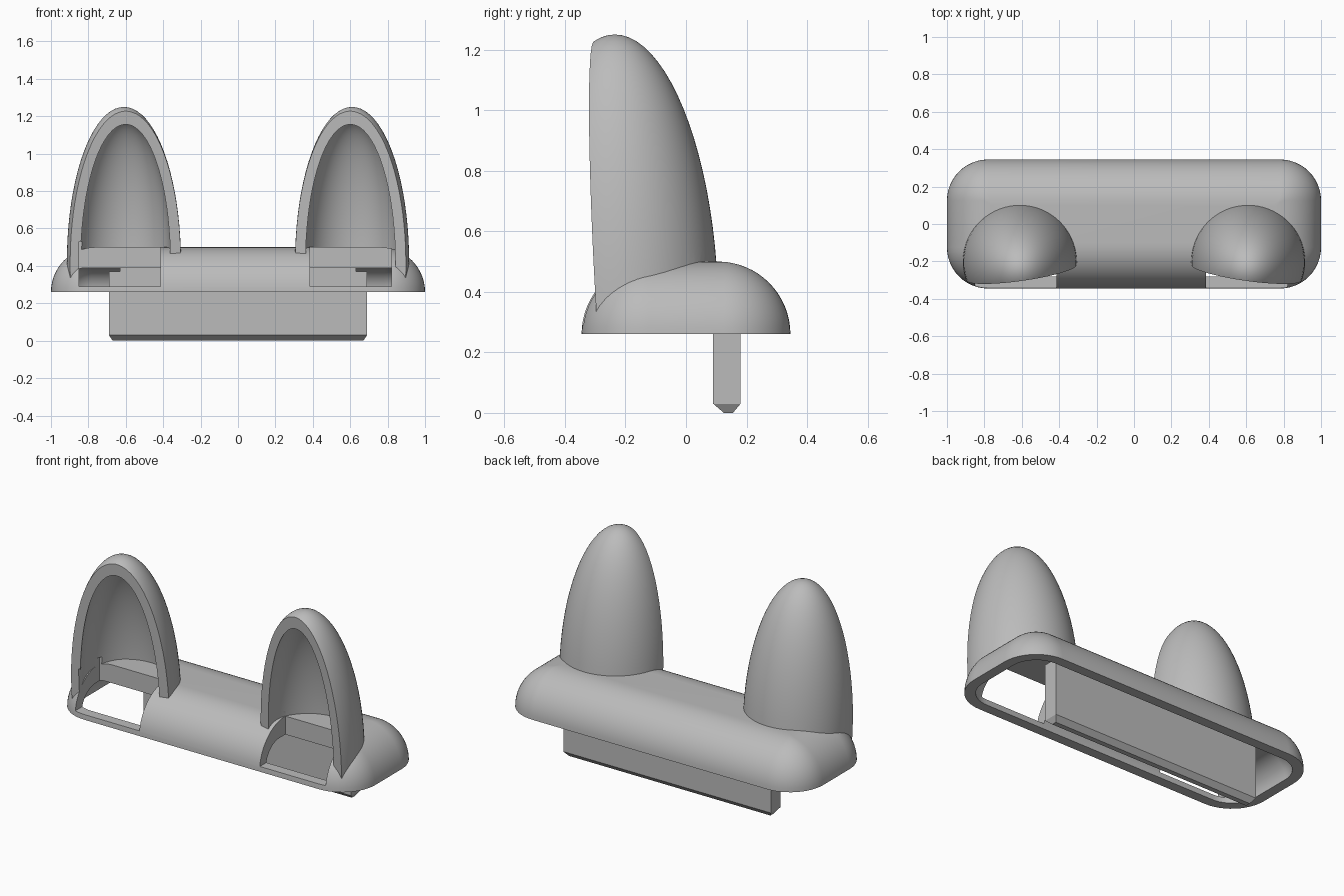
import bpy
import bmesh
import math
from mathutils import Vector

if "Cube" in bpy.data.objects:
    bpy.data.objects.remove(bpy.data.objects["Cube"], do_unlink=True)

GREY = (0.5, 0.5, 0.5, 1)
grey = bpy.data.materials.new("plain grey")
grey.use_nodes = True
grey.diffuse_color = GREY
grey.node_tree.nodes["Principled BSDF"].inputs["Base Color"].default_value = GREY


def finish(bm, name):
    bmesh.ops.recalc_face_normals(bm, faces=bm.faces)
    mesh = bpy.data.meshes.new(name)
    bm.to_mesh(mesh)
    bm.free()
    ob = bpy.data.objects.new(name, mesh)
    bpy.context.collection.objects.link(ob)
    mesh.materials.append(grey)
    return ob


def loft(name, rings):
    """Solid through a stack of matching rings, capped at both ends."""
    bm = bmesh.new()
    rows = [[bm.verts.new(p) for p in ring] for ring in rings]
    n = len(rows[0])
    for low, high in zip(rows, rows[1:]):
        for i in range(n):
            j = (i + 1) % n
            bm.faces.new((low[i], low[j], high[j], high[i]))
    bm.faces.new(rows[0][::-1])
    bm.faces.new(rows[-1])
    return finish(bm, name)


def rounded_ring(hx, hy, r, z, seg=12):
    pts = []
    for k, (sx, sy) in enumerate([(1, 1), (-1, 1), (-1, -1), (1, -1)]):
        for i in range(seg + 1):
            a = (k + i / seg) * math.pi / 2
            pts.append((sx * (hx - r) + r * math.cos(a),
                        sy * (hy - r) + r * math.sin(a), z))
    return pts


def dome(name, hx, hy, r, fillet, z, height, skirt=0, steps=16):
    """Rounded slab whose sides curve over into a flat top."""
    rings = [rounded_ring(hx, hy, r, z - skirt)] if skirt else []
    for i in range(steps + 1):
        a = i / steps * math.pi / 2
        d = fillet * (1 - math.cos(a))
        rings.append(rounded_ring(hx - d, hy - d, max(r - d, 0.01), z + height * math.sin(a)))
    return loft(name, rings)


def box(name, x0, x1, y0, y1, z0, z1):
    return loft(name, [[(x0, y0, z), (x1, y0, z), (x1, y1, z), (x0, y1, z)] for z in (z0, z1)])


def half_egg(name, side, radius, height, floor, open_front):
    """Tall ellipsoid leaning forward, cut flat below and optionally in front."""
    centre = Vector((side * 0.61, -0.2, 0.42))
    bm = bmesh.new()
    bmesh.ops.create_uvsphere(bm, u_segments=72, v_segments=40, radius=1)
    for v in bm.verts:
        lean = -0.035 * v.co.z
        v.co = centre + Vector((v.co.x * radius, v.co.y * radius + lean, v.co.z * height))
    planes = [((0, 0, floor), (0, 0, -1))]
    if open_front:
        planes.append(((side * 0.61, -0.26, 0.4), (-side * 0.14, -1, -0.055)))
    for co, no in planes:
        cut = bmesh.ops.bisect_plane(bm, geom=bm.verts[:] + bm.edges[:] + bm.faces[:],
                                     plane_co=co, plane_no=no, clear_outer=True)
        edges = [e for e in cut["geom_cut"] if isinstance(e, bmesh.types.BMEdge)]
        bmesh.ops.holes_fill(bm, edges=edges, sides=0)
    return finish(bm, name)


def subtract(ob, cutters):
    for cutter in cutters:
        mod = ob.modifiers.new("cut", 'BOOLEAN')
        mod.operation = 'DIFFERENCE'
        mod.solver = 'EXACT'
        mod.object = cutter
    bpy.context.view_layer.update()
    result = bpy.data.meshes.new_from_object(
        ob.evaluated_get(bpy.context.evaluated_depsgraph_get()))
    ob.modifiers.clear()
    ob.data = result


def shade(ob):
    bpy.ops.object.select_all(action='DESELECT')
    ob.select_set(True)
    bpy.context.view_layer.objects.active = ob
    bpy.ops.object.shade_smooth_by_angle(angle=math.radians(28))


# Cutters: solid base, its cavity, and the socket openings
base_solid = dome("base_solid", 1, 0.345, 0.22, 0.24, 0.26, 0.24)
cavity = dome("cavity", 0.94, 0.285, 0.16, 0.13, 0.26, 0.13, skirt=0.1)
sockets = [box("socket_right", -0.85, -0.415, -0.5, -0.1, 0.29, 0.53),
           box("socket_left", 0.385, 0.82, -0.5, -0.1, 0.29, 0.53)]
helpers = [base_solid, cavity] + sockets

# Hollow base
base = dome("base", 1, 0.345, 0.22, 0.24, 0.26, 0.24)
subtract(base, [cavity] + sockets)
shade(base)

# Ear shells, open to the front
for label, side, socket in (("right_ear", -1, sockets[0]), ("left_ear", 1, sockets[1])):
    ear = half_egg(label, side, 0.305, 0.83, 0.32, True)
    hollow = half_egg("hollow", side, 0.25, 0.765, 0.25, False)
    helpers.append(hollow)
    subtract(ear, [hollow, base_solid, socket])
    shade(ear)

# Mounting blade with a bevelled lower edge and notched upper corners
profile = [(0.67, 0.125, 0.155, 0), (0.69, 0.09, 0.18, 0.03), (0.69, 0.09, 0.18, 0.37),
           (0.63, 0.09, 0.18, 0.37), (0.63, 0.09, 0.18, 0.42)]
loft("blade", [[(-x, y0, z), (x, y0, z), (x, y1, z), (-x, y1, z)] for x, y0, y1, z in profile])

for ob in helpers:
    bpy.data.objects.remove(ob, do_unlink=True)
